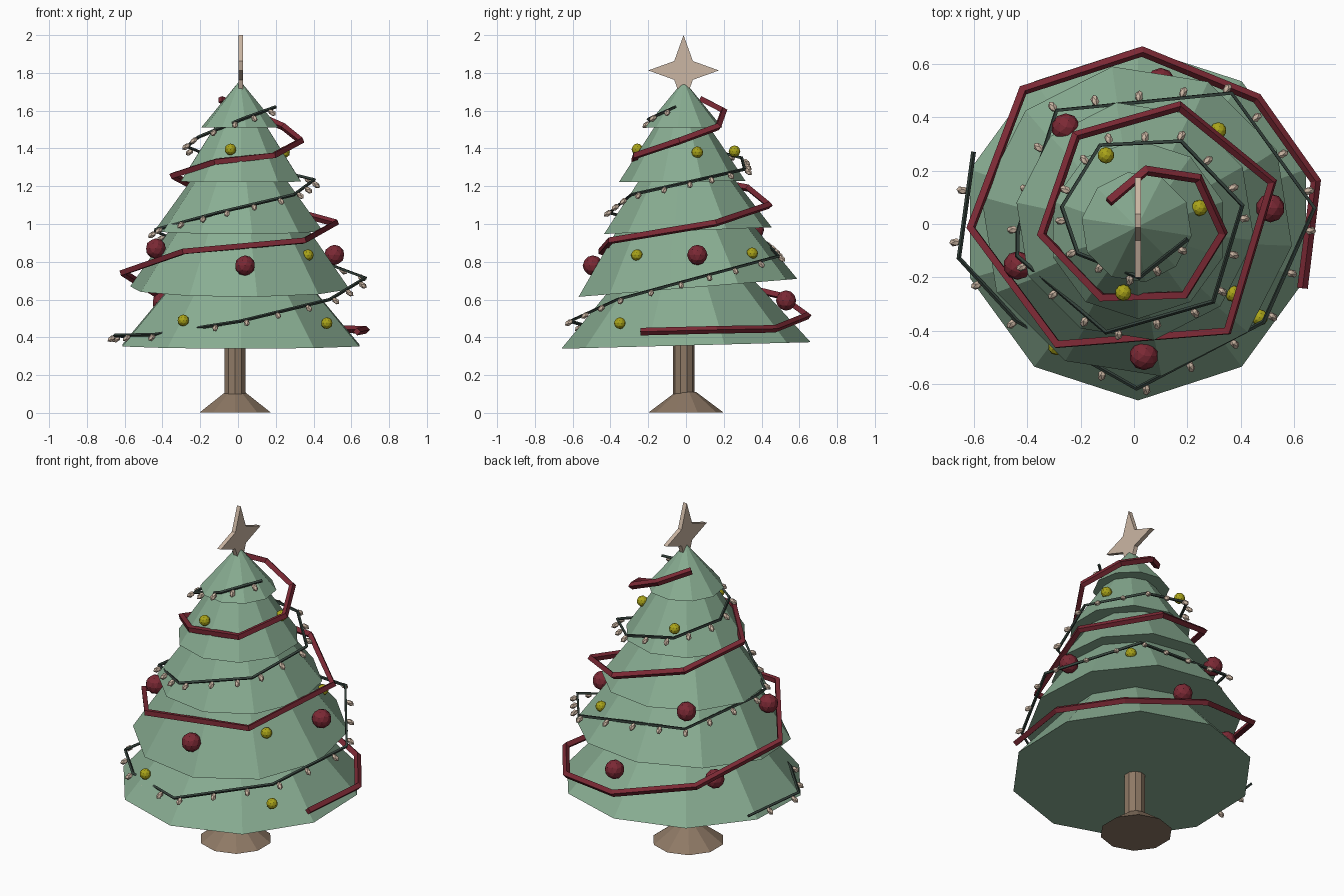
import bpy, bmesh
from math import radians, pi, sin, cos
from mathutils import Vector, Matrix

if "Cube" in bpy.data.objects:
    bpy.data.objects.remove(bpy.data.objects["Cube"])


def mat(name, rgb):
    m = bpy.data.materials.new(name)
    m.diffuse_color = (*rgb, 1)
    m.use_nodes = True
    m.node_tree.nodes["Principled BSDF"].inputs["Base Color"].default_value = m.diffuse_color
    return m


GREEN = mat("needles", (0.25, 0.42, 0.29))
BROWN = mat("wood", (0.27, 0.19, 0.13))
CREAM = mat("cream", (0.6, 0.47, 0.37))
RED = mat("red", (0.2, 0.022, 0.035))
YELLOW = mat("yellow", (0.4, 0.37, 0.01))
WIRE = mat("wire", (0.035, 0.055, 0.045))


def finish(name, bm, m):
    bmesh.ops.recalc_face_normals(bm, faces=bm.faces)
    me = bpy.data.meshes.new(name)
    bm.to_mesh(me)
    bm.free()
    me.materials.append(m)
    ob = bpy.data.objects.new(name, me)
    bpy.context.collection.objects.link(ob)
    return ob


def cone(name, m, base, r1, r2, h, sides=10, tilt=0, turn=0):
    bm = bmesh.new()
    bmesh.ops.create_cone(bm, cap_ends=True, segments=sides, radius1=r1, radius2=r2, depth=h,
                          matrix=Matrix.Translation((0, 0, h / 2)))
    bmesh.ops.remove_doubles(bm, verts=bm.verts, dist=1e-5)
    ob = finish(name, bm, m)
    ob.matrix_world = (Matrix.Translation(base) @ Matrix.Rotation(radians(tilt), 4, 'X')
                       @ Matrix.Rotation(radians(turn), 4, 'Z'))
    return ob


def tube(name, m, pts, r):
    cu = bpy.data.curves.new(name, 'CURVE')
    cu.dimensions = '3D'
    cu.bevel_depth = r
    cu.bevel_resolution = 0
    cu.use_fill_caps = True
    sp = cu.splines.new('POLY')
    sp.points.add(len(pts) - 1)
    for p, co in zip(sp.points, pts):
        p.co = (*co, 1)
    sp.use_smooth = False
    cu.materials.append(m)
    ob = bpy.data.objects.new(name, cu)
    bpy.context.collection.objects.link(ob)


def balls(name, m, spots, r):
    bm = bmesh.new()
    for s in spots:
        bmesh.ops.create_icosphere(bm, subdivisions=2, radius=r, matrix=Matrix.Translation(s))
    finish(name, bm, m)


# stand and trunk
cone("stand", BROWN, (-0.015, 0, 0.003), 0.197, 0.055, 0.107)
cone("trunk", BROWN, (-0.015, -0.012, 0.08), 0.058, 0.058, 0.35)

# branch tiers: base centre, radius, height, tilt, turn
tiers = [((0.015, 0, 0.357), 0.66, 0.76, 1.5, 0),
         ((0.01, 0.01, 0.662), 0.588, 0.84, 4.7, 9),
         ((0.005, 0.01, 0.965), 0.45, 0.62, 2.3, 9),
         ((0.015, -0.02, 1.225), 0.335, 0.51, 0.5, 0),
         ((0.01, -0.012, 1.51), 0.208, 0.25, 0, 9)]
for i, (c, r, h, tilt, turn) in enumerate(tiers):
    cone(f"tier_{i + 1}", GREEN, c, r, 0, h, 10, tilt, turn)

# four-pointed star
bm = bmesh.new()
vs = []
for k in range(8):
    r = 0.187 if k % 2 == 0 else 0.07
    a = k * pi / 4
    vs.append(bm.verts.new((0.003, -0.013 + r * sin(a), 1.813 + r * cos(a))))
f = bm.faces.new(vs)
ext = bmesh.ops.extrude_face_region(bm, geom=[f])
bmesh.ops.translate(bm, vec=(0.024, 0, 0),
                    verts=[v for v in ext["geom"] if isinstance(v, bmesh.types.BMVert)])
finish("star", bm, CREAM)

# red garland spiral
garland = [(.63, -.24, .43), (.68, .16, .44), (.46, .47, .445), (.03, .645, .515), (-.415, .5, .62),
           (-.61, -.015, .743), (-.287, -.45, .855), (.35, -.40, .912), (.517, .157, 1.005),
           (.17, .44, 1.1), (-.217, .33, 1.19), (-.345, -.04, 1.257), (-.12, -.275, 1.33),
           (.19, -.265, 1.363), (.333, -.034, 1.44), (.24, .17, 1.515), (.045, .2, 1.6),
           (-.094, .083, 1.66)]
tube("garland", RED, garland, 0.02)

# light string wire
wire = [(-.6, .27, .405), (-.655, -.127, .41), (-.44, -.36, .415), (.01, -.615, .485),
        (.485, -.365, .6), (.675, .06, .715), (.365, .49, .83), (-.29, .425, .9), (-.435, -.03, .96),
        (-.437, -.12, .97), (-.105, -.405, 1.06), (.296, -.29, 1.155), (.405, .07, 1.235),
        (.176, .31, 1.29), (-.127, .295, 1.35), (-.27, .064, 1.41), (-.21, -.11, 1.46),
        (.02, -.2, 1.555), (.2, -.056, 1.62)]
tube("light_wire", WIRE, wire, 0.009)

# bulbs spaced along the wire, closer together towards the top
bm = bmesh.new()
gap = 0.15
for a, b in zip(wire, wire[1:]):
    a, b = Vector(a), Vector(b)
    n = (b - a).length
    t = gap
    while t <= n:
        p = a.lerp(b, t / n)
        out = Vector((p.x, p.y, 0)).normalized()
        d = (out - Vector((0, 0, 0.7))).normalized()
        rot = d.to_track_quat('Z', 'Y').to_matrix().to_4x4()
        bmesh.ops.create_icosphere(bm, subdivisions=1, radius=1, matrix=Matrix.Translation(p + d * 0.028)
                                   @ rot @ Matrix.Diagonal((0.016, 0.016, 0.026, 1)))
        t += 0.19 - 0.08 * (p.z - 0.4) / 1.2
    gap = t - n
finish("bulbs", bm, CREAM)

# hanging baubles
balls("red_baubles", RED, [(-.255, .36, .97), (.51, .06, .836), (-.435, -.155, .87), (.037, -.493, .78),
                           (.1, .53, .595), (-.40, .30, .585)], 0.054)
balls("yellow_baubles", YELLOW, [(-.04, -.257, 1.395), (.245, .06, 1.38), (-.105, .257, 1.385),
                                 (.37, -.26, .835), (.315, .35, .845), (.47, -.35, .475),
                                 (-.29, -.46, .49)], 0.031)
